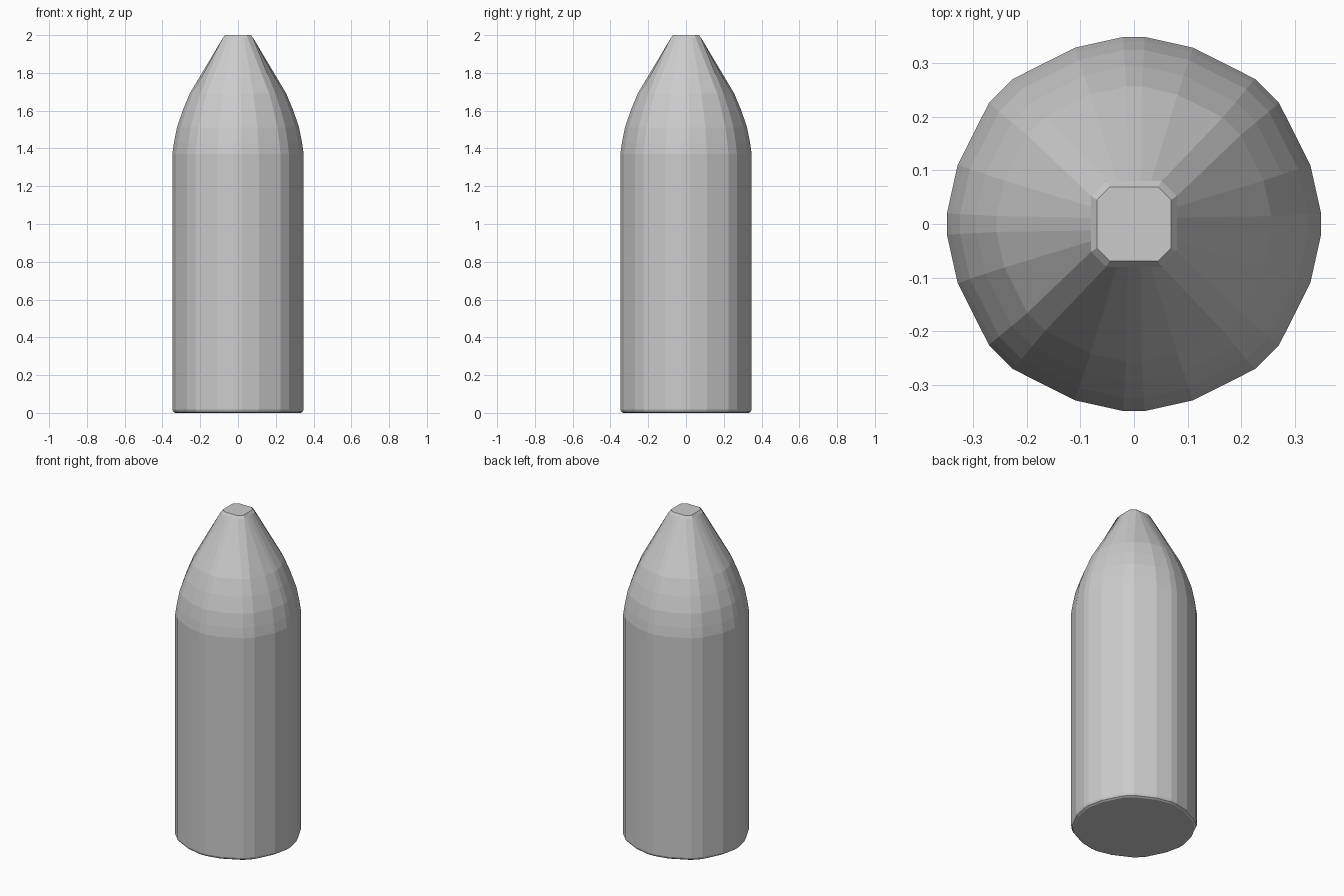
import bpy, bmesh

if "Cube" in bpy.data.objects:
    bpy.data.objects.remove(bpy.data.objects["Cube"])

# First quadrant of the faceted body section and of the blunt octagonal tip
BODY = [(0.348, 0.02), (0.328, 0.11), (0.27, 0.225),
        (0.225, 0.27), (0.11, 0.328), (0.02, 0.348)]
TIP = [(0.08, 0.012), (0.08, 0.032), (0.08, 0.052),
       (0.052, 0.08), (0.032, 0.08), (0.012, 0.08)]


def full_ring(quad):
    """Rotate a quadrant four times into a closed section."""
    pts = []
    for _ in range(4):
        pts += quad
        quad = [(-y, x) for x, y in quad]
    return pts


body, tip = full_ring(BODY), full_ring(TIP)

# Each section: height, base outline, scale
sections = [
    (0.0, body, 0.955), (0.006, body, 0.985), (0.018, body, 1.0),   # rounded foot
    (1.37, body, 1.0),                                           # straight wall
    (1.43, body, 0.975), (1.51, body, 0.93),
    (1.60, body, 0.842), (1.69, body, 0.735),                     # curved shoulder
    (1.985, tip, 1.0), (2.0, tip, 0.86),                          # blunt tip
]

bm = bmesh.new()
rings = [[bm.verts.new((x * s, y * s, z)) for x, y in outline]
         for z, outline, s in sections]
n = len(body)
for lo, hi in zip(rings, rings[1:]):
    for i in range(n):
        j = (i + 1) % n
        bm.faces.new((lo[i], lo[j], hi[j], hi[i]))
bm.faces.new(list(reversed(rings[0])))
bm.faces.new(rings[-1])
bmesh.ops.recalc_face_normals(bm, faces=bm.faces)

mesh = bpy.data.meshes.new("pointed_cylinder")
bm.to_mesh(mesh)
bm.free()
obj = bpy.data.objects.new("pointed_cylinder", mesh)
bpy.context.collection.objects.link(obj)
